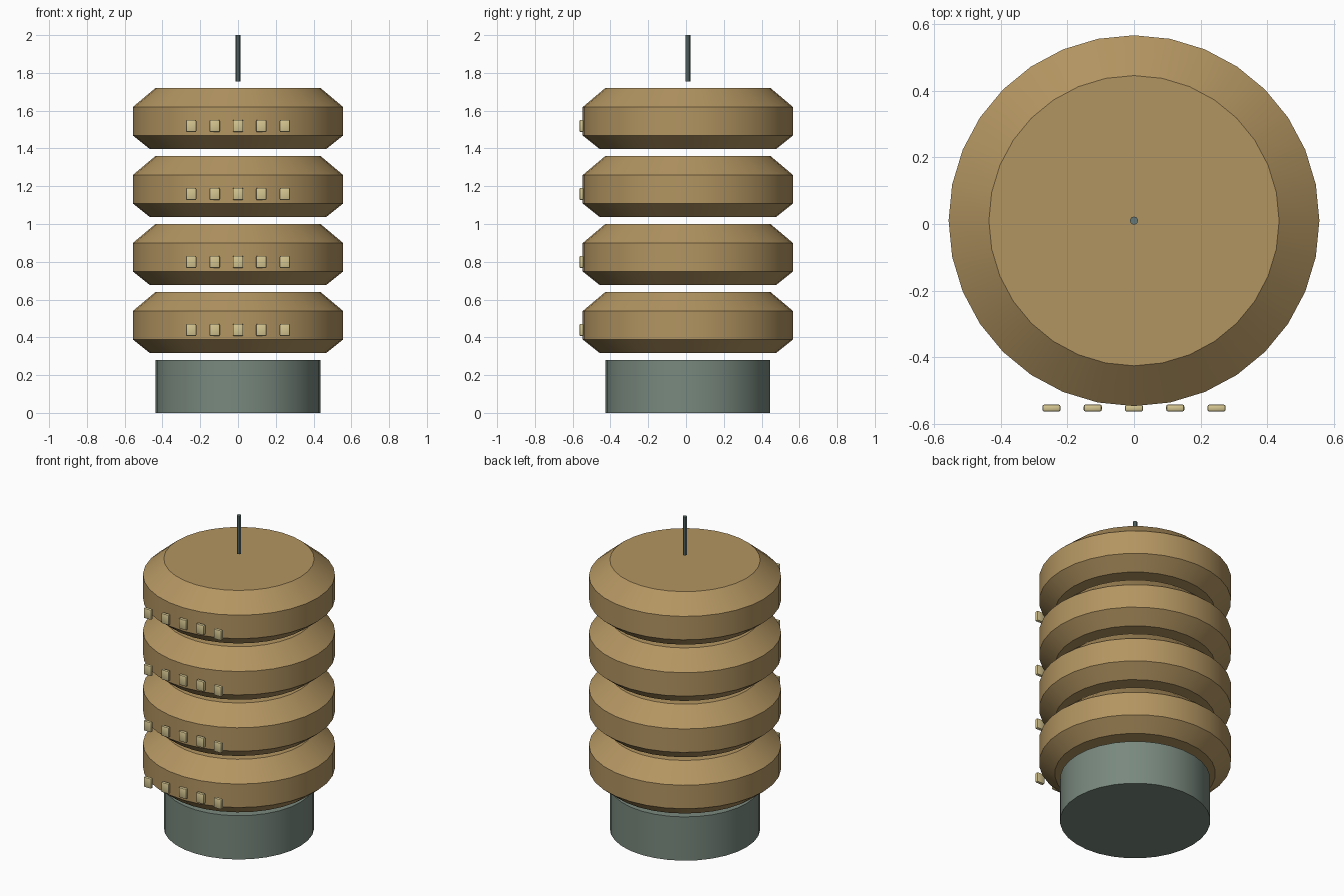
import bpy, bmesh, math

cube = bpy.data.objects.get("Cube")
if cube:
    bpy.data.objects.remove(cube, do_unlink=True)

CENTRE_Y = 0.01


def material(name, colour):
    mat = bpy.data.materials.new(name)
    mat.use_nodes = True
    mat.diffuse_color = (*colour, 1)
    mat.node_tree.nodes["Principled BSDF"].inputs["Base Color"].default_value = (*colour, 1)
    return mat


tan = material("tan", (0.45, 0.30, 0.12))
green_grey = material("green grey", (0.19, 0.25, 0.21))
cream = material("cream", (0.66, 0.56, 0.28))
steel = material("steel", (0.13, 0.19, 0.18))


def finish(bm, name, mat, location):
    mesh = bpy.data.meshes.new(name)
    bmesh.ops.recalc_face_normals(bm, faces=bm.faces)
    bm.to_mesh(mesh)
    bm.free()
    mesh.materials.append(mat)
    obj = bpy.data.objects.new(name, mesh)
    obj.location = location
    bpy.context.collection.objects.link(obj)
    bpy.ops.object.select_all(action="DESELECT")
    obj.select_set(True)
    bpy.context.view_layer.objects.active = obj
    bpy.ops.object.shade_smooth_by_angle(angle=math.radians(25))
    return obj


def turned(name, profile, mat, z=0, sides=32):
    """Closed solid turned from (radius, height) points."""
    bm = bmesh.new()
    rings = []
    for radius, height in profile:
        angles = [math.tau * i / sides for i in range(sides)]
        rings.append([bm.verts.new((radius * math.cos(a), radius * math.sin(a), height))
                      for a in angles])
    for low, high in zip(rings, rings[1:]):
        for i in range(sides):
            j = (i + 1) % sides
            bm.faces.new((low[i], low[j], high[j], high[i]))
    bm.faces.new(rings[0][::-1])
    bm.faces.new(rings[-1])
    return finish(bm, name, mat, (0, CENTRE_Y, z))


def window(name, x, z):
    bm = bmesh.new()
    bmesh.ops.create_cube(bm, size=1)
    bmesh.ops.scale(bm, vec=(0.055, 0.022, 0.065), verts=bm.verts)
    bmesh.ops.bevel(bm, geom=bm.edges[:], offset=0.007, segments=2,
                    profile=0.5, affect="EDGES")
    return finish(bm, name, cream, (x, -0.553, z))


# Base and mast
turned("base", [(0.436, 0), (0.436, 0.28)], green_grey)
turned("mast", [(0.0125, 1.755), (0.0125, 2.0)], steel, sides=8)

# Four floating storeys, each with a row of windows at the front
storey_profile = [(0.466, 0), (0.557, 0.073), (0.557, 0.223), (0.436, 0.325)]
for level in range(4):
    z = 0.316 + 0.36 * level
    turned(f"storey_{level + 1}", storey_profile, tan, z)
    for k in range(-2, 3):
        window(f"window_{level + 1}_{k + 3}", 0.124 * k, z + 0.123)
